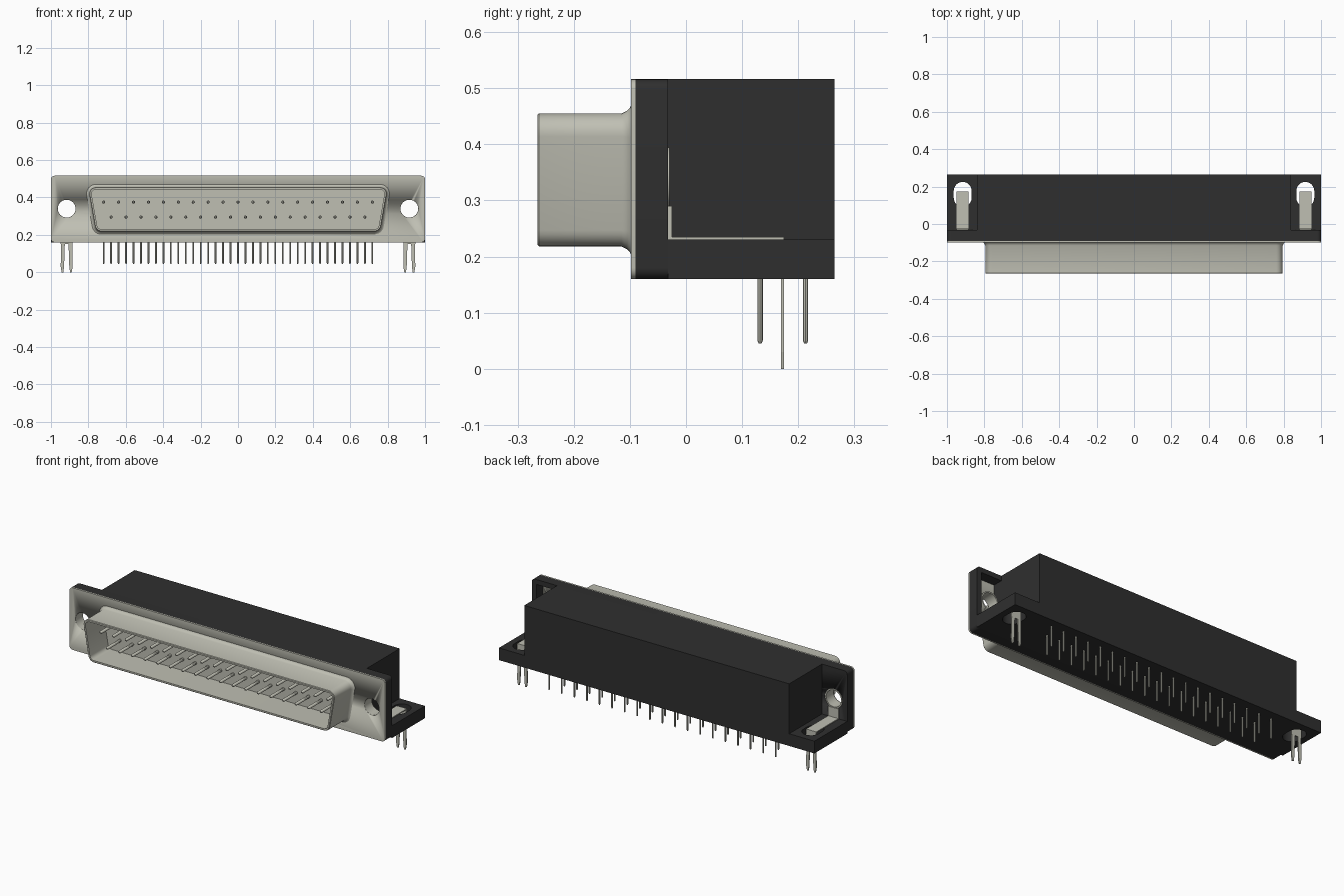
import bpy, bmesh, math
from mathutils import Vector, Matrix

cube = bpy.data.objects.get("Cube")
if cube:
    bpy.data.objects.remove(cube, do_unlink=True)


def material(name, col):
    m = bpy.data.materials.new(name)
    m.use_nodes = True
    m.diffuse_color = (*col, 1)
    b = next(n for n in m.node_tree.nodes if n.type == 'BSDF_PRINCIPLED')
    b.inputs["Base Color"].default_value = (*col, 1)
    return m


METAL = material("warm_grey_metal", (0.52, 0.52, 0.45))
BLACK = material("black_plastic", (0.028, 0.028, 0.028))


def finish(name, bm, mat, smooth=False):
    bmesh.ops.recalc_face_normals(bm, faces=bm.faces)
    me = bpy.data.meshes.new(name)
    bm.to_mesh(me)
    bm.free()
    ob = bpy.data.objects.new(name, me)
    bpy.context.collection.objects.link(ob)
    me.materials.append(mat)
    if smooth:
        activate(ob)
        bpy.ops.object.shade_smooth_by_angle(angle=math.radians(35))
    return ob


def activate(ob):
    bpy.ops.object.select_all(action='DESELECT')
    ob.select_set(True)
    bpy.context.view_layer.objects.active = ob


def loft(bm, rings, caps=(True, True)):
    """Skin a list of equal-length point rings, optionally capping the ends."""
    vs = [[bm.verts.new(p) for p in r] for r in rings]
    n = len(vs[0])
    for a, b in zip(vs, vs[1:]):
        for i in range(n):
            bm.faces.new((a[i], a[(i + 1) % n], b[(i + 1) % n], b[i]))
    if caps[0]:
        bm.faces.new(vs[0])
    if caps[1]:
        bm.faces.new(vs[-1])


def add_box(bm, x0, x1, y0, y1, z0, z1):
    c = Vector(((x0 + x1) / 2, (y0 + y1) / 2, (z0 + z1) / 2))
    s = Matrix.Diagonal((x1 - x0, y1 - y0, z1 - z0, 1))
    bmesh.ops.create_cube(bm, size=1, matrix=Matrix.Translation(c) @ s)


def box(name, mat, *dims):
    bm = bmesh.new()
    add_box(bm, *dims)
    return finish(name, bm, mat)


def arcs(spec, r, steps=6):
    """Rounded outline from (centre u, centre v, start deg, end deg) corners."""
    pts = []
    for u, v, a0, a1 in spec:
        for i in range(steps + 1):
            a = math.radians(a0 + (a1 - a0) * i / steps)
            pts.append((u + r * math.cos(a), v + r * math.sin(a)))
    return pts


def rounded_panel(name, mat, y0, y1, r=0.02):
    u, lo, hi = 1 - r, 0.16 + r, 0.516 - r
    p = arcs([(u, hi, 0, 90), (-u, hi, 90, 180), (-u, lo, 180, 270), (u, lo, 270, 360)], r)
    bm = bmesh.new()
    loft(bm, [[(x, y, z) for x, z in p] for y in (y0, y1)])
    return finish(name, bm, mat, True)


def cylinder_y(x, z, r, y0, y1, n=32):
    return [[(x + r * math.cos(i * math.tau / n), y, z + r * math.sin(i * math.tau / n))
             for i in range(n)] for y in (y0, y1)]


def cut(ob, cutter):
    """Subtract the cutter and discard it."""
    m = ob.modifiers.new("cut", 'BOOLEAN')
    m.operation, m.solver, m.object = 'DIFFERENCE', 'EXACT', cutter
    cutter.hide_render = True
    activate(ob)
    bpy.ops.object.modifier_apply(modifier=m.name)
    bpy.data.objects.remove(cutter, do_unlink=True)


EAR = 0.916      # centre of the mounting ears
HOLE_Z = 0.34

# Front metal flange and the plastic flange behind it
plate = rounded_panel("front_flange", METAL, -0.098, -0.09)
backing = rounded_panel("flange_backing", BLACK, -0.09, -0.032)
for ob, r in ((plate, 0.048), (backing, 0.053)):
    bm = bmesh.new()
    for s in (-1, 1):
        loft(bm, cylinder_y(s * EAR, HOLE_Z, r, -0.15, 0.05))
    cut(ob, finish("hole_cutter", bm, ob.data.materials[0], True))
# Open pocket behind the left ear
cut(backing, box("pocket_cutter", BLACK, 0.84, 0.97, -0.091, 0.0, 0.232, 0.488))

# Main housing
box("housing", BLACK, -0.84, 0.84, -0.032, 0.265, 0.16, 0.516)

# D-shaped shell: flared foot, outer wall, rim, inner wall and floor
R, TAPER = 0.035, 10
top_u, top_v, low_v = 0.76, 0.455 - R, 0.218 + R
low_u = top_u - (top_v - low_v) * math.tan(math.radians(TAPER))
corners = [(top_u, top_v, -TAPER, 90), (-top_u, top_v, 90, 180 + TAPER),
           (-low_u, low_v, 180 + TAPER, 270), (low_u, low_v, 270, 360 - TAPER)]
section = [(-0.097, 0.017), (-0.1, 0.010), (-0.105, 0.005), (-0.115, 0.0), (-0.262, 0.0),
           (-0.265, -0.003), (-0.265, -0.012), (-0.1, -0.012)]
bm = bmesh.new()
loft(bm, [[(x, y, z) for x, z in arcs(corners, R + off)] for y, off in section], (False, True))
finish("d_shell", bm, METAL, True)

# Contact pins in two staggered rows, each with a tail leaving the underside
PITCH = 0.0798
contacts, tails = bmesh.new(), bmesh.new()
for count, z, y in ((19, 0.375, 0.213), (18, 0.295, 0.132)):
    for i in range(count):
        x = (i - (count - 1) / 2) * PITCH
        loft(contacts, [cylinder_y(x, z, r, yy, yy, 10)[0]
                        for yy, r in ((-0.098, 0.0085), (-0.215, 0.0085), (-0.222, 0.004))])
        loft(tails, [[(x + r * math.cos(k * math.tau / 8), y + r * math.sin(k * math.tau / 8), zz)
                      for k in range(8)]
                     for zz, r in ((0.17, 0.0048), (0.05, 0.0048), (0.045, 0.0025))])
finish("contact_pins", contacts, METAL, True)
finish("solder_tails", tails, METAL, True)

# Mounting ears, repeated on both sides
for s, side in ((-1, "right"), (1, "left")):
    cx = s * EAR
    # Plastic foot with an obround slot
    x0, x1 = sorted((s * 0.84, s))
    foot = box(side + "_ear_foot", BLACK, x0, x1, -0.032, 0.265, 0.16, 0.23)
    p = arcs([(cx, 0.177, 0, 180), (cx, 0.14, 180, 360)], 0.048, 12)
    bm = bmesh.new()
    loft(bm, [[(x, y, z) for x, y in p] for z in (0.1, 0.3)])
    cut(foot, finish("slot_cutter", bm, BLACK, True))

    # Threaded sleeve through the ear
    bm = bmesh.new()
    rings = [cylinder_y(cx, HOLE_Z, r, y, y, 32)[0]
             for y, r in ((-0.094, 0.0475), (-0.094, 0.055), (-0.029, 0.055),
                          (-0.029, 0.0475), (-0.094, 0.0475))]
    loft(bm, rings, (False, False))
    finish(side + "_ear_sleeve", bm, METAL, True)

    # Angled strap and its forked board lock
    bm = bmesh.new()
    add_box(bm, cx - 0.032, cx + 0.032, -0.032, -0.025, 0.23, 0.29)
    add_box(bm, cx - 0.032, cx + 0.032, -0.032, 0.175, 0.229, 0.235)
    add_box(bm, cx - 0.032, cx + 0.032, 0.169, 0.175, 0.15, 0.232)
    for k in (-1, 1):
        outline = [(0.010, 0.15), (0.030, 0.15), (0.032, 0.03), (0.027, 0.0),
                   (0.018, 0.0), (0.014, 0.03)]
        loft(bm, [[(cx + k * u, y, z) for u, z in outline] for y in (0.169, 0.175)])
    finish(side + "_board_lock", bm, METAL)
